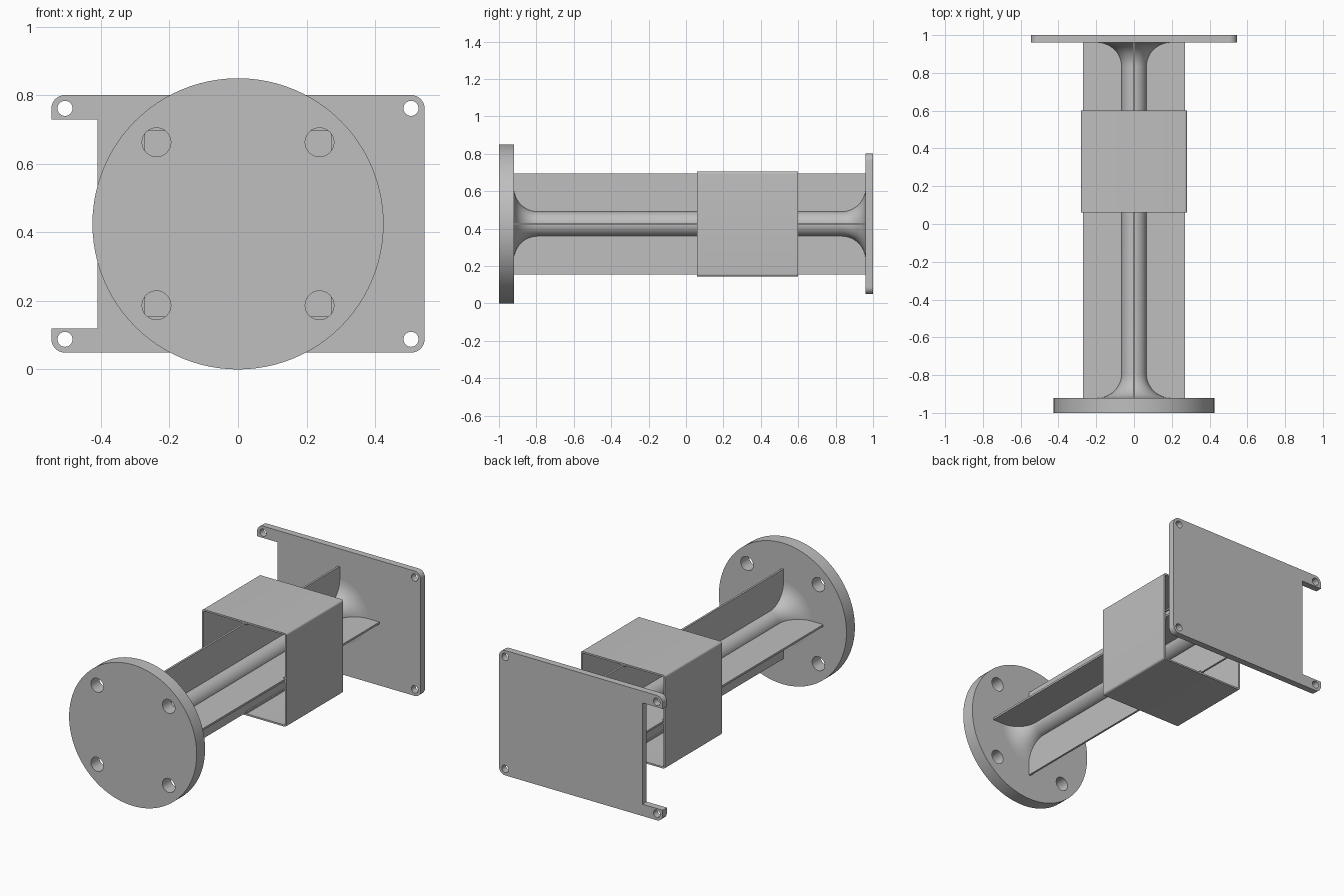
import bpy, bmesh, math
from mathutils import Vector, Matrix

cube = bpy.data.objects.get("Cube")
if cube:
    bpy.data.objects.remove(cube, do_unlink=True)

AXIS_Z = 0.425            # height of the shaft axis
FRONT, BACK = -0.92, 0.96  # inner faces of the two end plates

grey = bpy.data.materials.new("plain grey")
grey.use_nodes = True
colour = (0.52, 0.52, 0.52, 1)
grey.diffuse_color = colour
grey.node_tree.nodes["Principled BSDF"].inputs["Base Color"].default_value = colour


def add_object(name, mesh):
    obj = bpy.data.objects.new(name, mesh)
    bpy.context.collection.objects.link(obj)
    mesh.materials.clear()
    mesh.materials.append(grey)
    bpy.ops.object.select_all(action='DESELECT')
    obj.select_set(True)
    bpy.context.view_layer.objects.active = obj
    bpy.ops.object.shade_smooth_by_angle(angle=math.radians(30))
    return obj


def circle(x, z, r, n=32):
    return [(x + r * math.cos(2 * math.pi * i / n),
             z + r * math.sin(2 * math.pi * i / n)) for i in range(n)]


def rounded(corners, steps=8):
    """Right-angled outline; each corner is (x, z, radius)."""
    pts = []
    for i, (x, z, r) in enumerate(corners):
        p = Vector((x, z))
        if r == 0:
            pts.append(p)
            continue
        u = (Vector(corners[i - 1][:2]) - p).normalized()
        v = (Vector(corners[(i + 1) % len(corners)][:2]) - p).normalized()
        for k in range(steps + 1):
            t = math.pi / 2 * k / steps
            pts.append(p + r * (u + v) - r * (math.cos(t) * v + math.sin(t) * u))
    return pts


def square(half, r):
    return rounded([(sx * half, sz * half, r)
                    for sx, sz in ((-1, -1), (1, -1), (1, 1), (-1, 1))])


def extrude_outline(name, loops, y0, y1):
    """Extrude a flat outline with holes along y, centred on the shaft axis."""
    curve = bpy.data.curves.new(name, 'CURVE')
    curve.dimensions = '2D'
    curve.fill_mode = 'BOTH'
    curve.extrude = (y1 - y0) / 2
    for loop in loops:
        spline = curve.splines.new('POLY')
        spline.points.add(len(loop) - 1)
        for point, (x, z) in zip(spline.points, loop):
            point.co = (x, z, 0, 1)
        spline.use_cyclic_u = True
    temp = bpy.data.objects.new(name + " outline", curve)
    bpy.context.collection.objects.link(temp)
    bpy.context.view_layer.update()
    mesh = bpy.data.meshes.new_from_object(
        temp.evaluated_get(bpy.context.evaluated_depsgraph_get()))
    bpy.data.objects.remove(temp, do_unlink=True)
    mesh.name = name
    mesh.transform(Matrix.Translation((0, (y0 + y1) / 2, AXIS_Z))
                   @ Matrix.Rotation(math.pi / 2, 4, 'X'))
    bm = bmesh.new()
    bm.from_mesh(mesh)
    bmesh.ops.remove_doubles(bm, verts=bm.verts, dist=1e-5)
    bmesh.ops.recalc_face_normals(bm, faces=bm.faces)
    bm.to_mesh(mesh)
    bm.free()
    return add_object(name, mesh)


def box(name, centre, size):
    bm = bmesh.new()
    bmesh.ops.create_cube(bm, size=1, matrix=Matrix.Translation(centre)
                          @ Matrix.Diagonal((*size, 1)))
    mesh = bpy.data.meshes.new(name)
    bm.to_mesh(mesh)
    bm.free()
    return add_object(name, mesh)


# Round front flange with four bolt holes
bolts = [circle(sx * 0.238, sz * 0.238, 0.042) for sx in (-1, 1) for sz in (-1, 1)]
extrude_outline("front_flange", [circle(0, 0, 0.425, 96)] + bolts, -1, FRONT)

# Rectangular back plate, notched on its right side
W, H, R = 0.545, 0.376, 0.04
outline = rounded([(-W, -H, R), (W, -H, R), (W, H, R), (-W, H, R),
                   (-W, 0.305, 0), (-0.41, 0.305, 0),
                   (-0.41, -0.305, 0), (-W, -0.305, 0)])
screws = [circle(sx * 0.505, sz * 0.337, 0.022) for sx in (-1, 1) for sz in (-1, 1)]
extrude_outline("back_plate", [outline] + screws, BACK, 1)

# Shaft flaring into both plates
SHAFT, FILLET = 0.066, 0.127
arc = [math.pi / 2 * i / 12 for i in range(13)]
flare = [(SHAFT + FILLET * (1 - math.cos(t)), FILLET * (1 - math.sin(t))) for t in arc]
profile = [(r, FRONT + d) for r, d in reversed(flare)] + [(r, BACK - d) for r, d in flare]
bm = bmesh.new()
verts = [bm.verts.new((r, y, AXIS_Z)) for r, y in profile]
edges = [bm.edges.new(pair) for pair in zip(verts, verts[1:])]
bmesh.ops.spin(bm, geom=verts + edges, cent=(0, 0, AXIS_Z), axis=(0, 1, 0),
               angle=2 * math.pi, steps=64)
bmesh.ops.remove_doubles(bm, verts=bm.verts, dist=1e-5)
bmesh.ops.holes_fill(bm, edges=bm.edges)
bmesh.ops.recalc_face_normals(bm, faces=bm.faces)
shaft = bpy.data.meshes.new("shaft")
bm.to_mesh(shaft)
bm.free()
add_object("shaft", shaft)

# Crossed ribs along the shaft
MID, LENGTH, RIB = (FRONT + BACK) / 2, BACK - FRONT, 0.012
box("horizontal_rib", (0, MID, AXIS_Z), (0.54, LENGTH, RIB))
box("vertical_rib", (0, MID, AXIS_Z), (RIB, LENGTH, 0.54))

# Open square sleeve sliding on the ribs, with small guide rails inside
S0, S1 = 0.06, 0.60
extrude_outline("sleeve", [square(0.281, 0.013), square(0.271, 0.003)], S0, S1)
for side, sign in (("left", 1), ("right", -1)):
    for edge in (-1, 1):
        place = "upper" if edge > 0 else "lower"
        box(f"{side}_{place}_guide", (sign * 0.267, (S0 + S1) / 2, AXIS_Z + edge * 0.011),
            (0.01, S1 - S0, 0.008))
for side, sign in (("top", 1), ("bottom", -1)):
    for edge in (-1, 1):
        place = "left" if edge > 0 else "right"
        box(f"{side}_{place}_guide", (edge * 0.011, (S0 + S1) / 2, AXIS_Z + sign * 0.267),
            (0.008, S1 - S0, 0.01))
